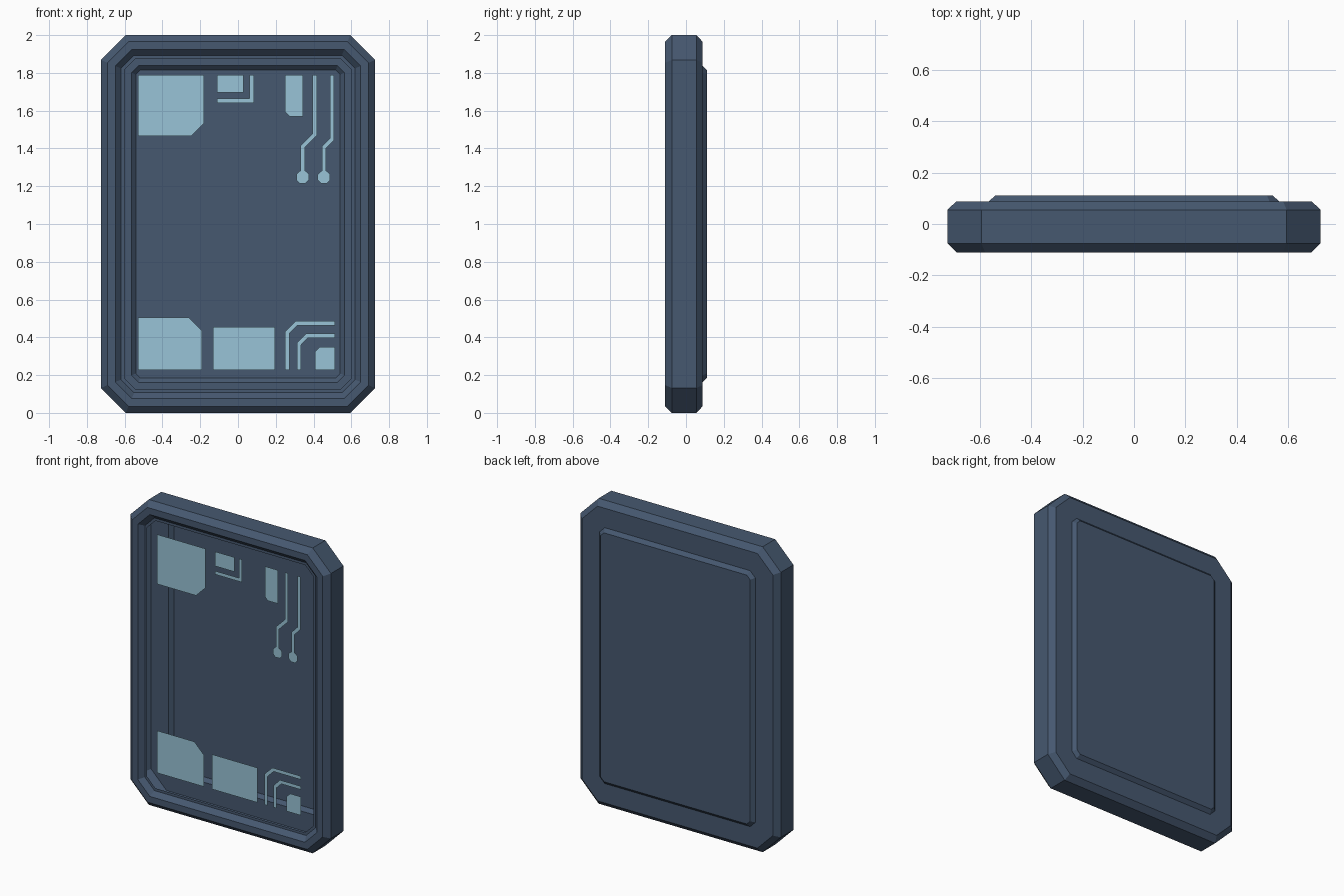
import bpy
import bmesh
from mathutils import Vector

cube = bpy.data.objects.get("Cube")
if cube:
    bpy.data.objects.remove(cube, do_unlink=True)


def make_material(name, rgb):
    mat = bpy.data.materials.new(name)
    mat.use_nodes = True
    mat.diffuse_color = (*rgb, 1)
    mat.node_tree.nodes["Principled BSDF"].inputs["Base Color"].default_value = (*rgb, 1)
    return mat


slate_blue = make_material("slate_blue", (0.061, 0.098, 0.162))
pale_cyan = make_material("pale_cyan", (0.314, 0.552, 0.679))

HALF_W, HALF_H, CHAMFER = 0.726, 1.0, 0.132
SCREEN_Y = -0.08
TRACE = 0.023


def finish(name, bm, mat):
    mesh = bpy.data.meshes.new(name)
    bm.to_mesh(mesh)
    bm.free()
    mesh.materials.append(mat)
    obj = bpy.data.objects.new(name, mesh)
    bpy.context.collection.objects.link(obj)
    return obj


def octagon(inset, y):
    """Chamfered rectangle, inset evenly from the outer outline."""
    w, h = HALF_W - inset, HALF_H - inset
    c = CHAMFER - inset * 0.586
    quarter = [(w, h - c), (w - c, h)]
    pts = []
    for sx, sz in ((1, 1), (-1, 1), (-1, -1), (1, -1)):
        corner = quarter if sx * sz > 0 else quarter[::-1]
        pts += [(sx * x, y, sz * z + HALF_H) for x, z in corner]
    return pts


def shell(name, profile, capped=False):
    """Loft octagons along (inset, y) steps, running from front to back."""
    bm = bmesh.new()
    rings = [[bm.verts.new(p) for p in octagon(*step)] for step in profile]
    for a, b in zip(rings, rings[1:]):
        for i in range(8):
            j = (i + 1) % 8
            bm.faces.new((a[i], b[i], b[j], a[j]))
    if capped:
        bm.faces.new(rings[-1][::-1])
    bm.normal_update()
    if capped and bm.faces[:][-1].normal.y < 0:
        bmesh.ops.reverse_faces(bm, faces=bm.faces[:])
    return finish(name, bm, slate_blue)


# Hollow casing: stepped front lip, bevelled sides, flat back
shell("casing", [(0.124, SCREEN_Y), (0.107, SCREEN_Y), (0.077, -0.11), (0.035, -0.11),
                 (0, -0.075), (0, 0.055), (0.035, 0.088), (0.162, 0.088)])
# Raised plate on the back
shell("back_plate", [(0.162, 0.088), (0.185, 0.11)], capped=True)


def add_face(bm, pts):
    face = bm.faces.new([bm.verts.new((x, SCREEN_Y, z)) for x, z in pts])
    face.normal_update()
    if face.normal.y > 0:
        face.normal_flip()


def block(name, x0, x1, z0, z1, cut=None, size=0):
    """Rectangular screen mark with one optional cut corner, given as (x side, z side)."""
    pts = []
    for sx, sz in ((0, 0), (1, 0), (1, 1), (0, 1)):
        x, z = (x0, x1)[sx], (z0, z1)[sz]
        if (sx, sz) == cut:
            dx, dz = size * (1 - 2 * sx), size * (1 - 2 * sz)
            ends = [(x, z + dz), (x + dx, z)]
            pts += ends if sx == sz else ends[::-1]
        else:
            pts.append((x, z))
    bm = bmesh.new()
    add_face(bm, pts)
    finish(name, bm, pale_cyan)


def trace(name, path, pad=None):
    """Thin mitred ribbon along a path, with an optional eight-sided end pad."""
    path = [Vector(p) for p in path]
    dirs = [(b - a).normalized() for a, b in zip(path, path[1:])]
    sides = []
    for i, p in enumerate(path):
        d0, d1 = dirs[max(i - 1, 0)], dirs[min(i, len(dirs) - 1)]
        tangent = (d0 + d1).normalized()
        normal = Vector((-tangent.y, tangent.x))
        off = normal * (TRACE / 2 / tangent.dot(d0))
        sides.append((p + off, p - off))
    bm = bmesh.new()
    for (a, b), (c, d) in zip(sides, sides[1:]):
        add_face(bm, (a, b, d, c))
    if pad:
        px, pz = pad
        r, k = 0.033, 0.015
        add_face(bm, [(px + r, pz - k), (px + r, pz + k), (px + k, pz + r), (px - k, pz + r),
                      (px - r, pz + k), (px - r, pz - k), (px - k, pz - r), (px + k, pz - r)])
    finish(name, bm, pale_cyan)


# Screen blocks
block("upper_large_block", -0.53, -0.18, 1.465, 1.79, (1, 0), 0.068)
block("upper_small_block", -0.11, 0.03, 1.695, 1.79)
block("upper_bar", 0.25, 0.345, 1.57, 1.79, (0, 0), 0.022)
block("lower_large_block", -0.53, -0.19, 0.228, 0.505, (1, 1), 0.07)
block("lower_middle_block", -0.132, 0.196, 0.228, 0.456)
block("lower_corner_block", 0.407, 0.513, 0.228, 0.35, (0, 1), 0.027)

# Screen circuit lines
trace("upper_bracket", [(-0.11, 1.652), (0.073, 1.652), (0.073, 1.79)])
trace("upper_inner_line", [(0.407, 1.79), (0.407, 1.475), (0.342, 1.41), (0.342, 1.27)], (0.342, 1.248))
trace("upper_outer_line", [(0.498, 1.79), (0.498, 1.45), (0.455, 1.405), (0.455, 1.27)], (0.455, 1.248))
trace("lower_outer_line", [(0.26, 0.228), (0.26, 0.425), (0.31, 0.474), (0.513, 0.474)])
trace("lower_inner_line", [(0.323, 0.228), (0.323, 0.365), (0.365, 0.408), (0.513, 0.408)])
